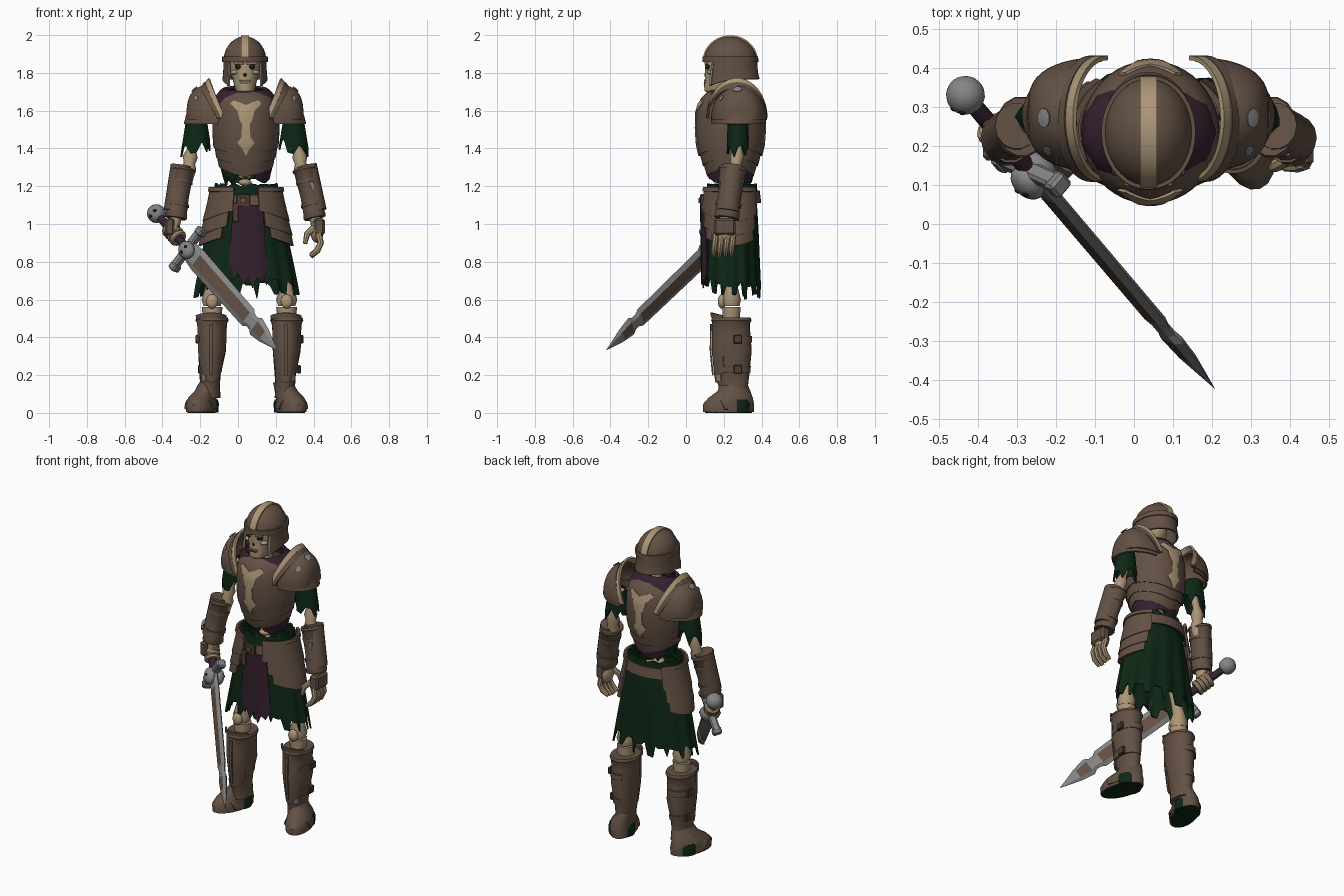
import bpy, bmesh, random
from math import sin, cos, pi
from mathutils import Vector, Matrix

if "Cube" in bpy.data.objects:
    bpy.data.objects.remove(bpy.data.objects["Cube"])
random.seed(4)
CX, CY = .037, .235

def mat(name, *rgb):
    m = bpy.data.materials.new(name)
    m.diffuse_color = [(c / 255) ** 2.2 for c in rgb] + [1]
    m.use_nodes = True
    m.node_tree.nodes["Principled BSDF"].inputs["Base Color"].default_value = m.diffuse_color
    return m
BROWN, STRAP = mat("worn_brown", 99, 82, 70), mat("dark_leather", 78, 63, 54)
BONE, GREEN = mat("bone", 170, 148, 118), mat("dark_green", 21, 43, 28)
PURPLE, STEEL = mat("dull_purple", 56, 38, 51), mat("steel", 132, 132, 132)
BLACK = mat("hollow_black", 40, 33, 29)

def finish(name, bm, mats, thick=0, ang=.7):
    bmesh.ops.remove_doubles(bm, verts=bm.verts, dist=1e-5)
    bmesh.ops.recalc_face_normals(bm, faces=bm.faces)
    if thick:
        bmesh.ops.solidify(bm, geom=bm.faces[:], thickness=thick)
        bmesh.ops.recalc_face_normals(bm, faces=bm.faces)
    me = bpy.data.meshes.new(name)
    bm.to_mesh(me)
    bm.free()
    for m in mats if isinstance(mats, (list, tuple)) else [mats]:
        me.materials.append(m)
    me.shade_smooth()
    me.set_sharp_from_angle(angle=ang)
    ob = bpy.data.objects.new(name, me)
    bpy.context.collection.objects.link(ob)
    return ob

def sheet(name, f, nu, nv, m, thick=.01):
    """Surface from f(u, v), u and v in 0..1"""
    bm = bmesh.new()
    g = [[bm.verts.new(f(i / nu, j / nv)) for j in range(nv + 1)] for i in range(nu + 1)]
    for i in range(nu):
        for j in range(nv):
            bm.faces.new((g[i][j], g[i + 1][j], g[i + 1][j + 1], g[i][j + 1]))
    return finish(name, bm, m, thick)

def tube(name, pts, m, n=14, orient=True, M=Matrix()):
    """Capped elliptical tube through (x, y, z, rx, ry)"""
    bm, rings = bmesh.new(), []
    P = [Vector(p[:3]) for p in pts]
    for i, p in enumerate(pts):
        t = (P[min(i + 1, len(P) - 1)] - P[max(i - 1, 0)]).normalized()
        q = Vector((0, 0, 1 if t.z >= 0 else -1)).rotation_difference(t).to_matrix() if orient else Matrix.Identity(3)
        rings.append([bm.verts.new(M @ (P[i] + q @ Vector((p[3] * cos(2 * pi * k / n), p[4] * sin(2 * pi * k / n), 0)))) for k in range(n)])
    for a, b in zip(rings, rings[1:]):
        for k in range(n):
            bm.faces.new((a[k], a[(k + 1) % n], b[(k + 1) % n], b[k]))
    bm.faces.new(rings[0])
    bm.faces.new(rings[-1])
    return finish(name, bm, m)

def ball(name, c, r, m, M=Matrix()):
    bm = bmesh.new()
    bmesh.ops.create_uvsphere(bm, u_segments=16, v_segments=10, radius=1, matrix=M @ Matrix.Translation(c) @ Matrix.Diagonal((*r, 1)))
    return finish(name, bm, m)

def box(name, c, s, m, M=Matrix()):
    bm = bmesh.new()
    bmesh.ops.create_cube(bm, size=1, matrix=M @ Matrix.Translation(c) @ Matrix.Diagonal((*s, 1)))
    bmesh.ops.bevel(bm, geom=bm.edges[:], offset=min(s) * .2, segments=1, affect='EDGES')
    return finish(name, bm, m, ang=.4)

def ring(P, cx=CX, cy=CY):
    """Body surface from rows (z, rx, ry), rising; angle 0 is the front"""
    def f(a, z, off=0):
        for p, q in zip(P, P[1:]):
            if z <= q[0]:
                break
        t = max(0, min(1, (z - p[0]) / (q[0] - p[0])))
        rx, ry = p[1] + (q[1] - p[1]) * t + off, p[2] + (q[2] - p[2]) * t + off
        return (cx + rx * sin(a), cy - ry * cos(a), z)
    return f

def wrap(name, R, a0, a1, top, bot, m, off=0, nu=40, nv=6, thick=.01, wave=0):
    """Plate or cloth around a body surface between top(a) and bot(a)"""
    def f(u, v):
        a = a0 + (a1 - a0) * u
        return R(a, top(a) + (bot(a) - top(a)) * v, off + wave * v * sin(13 * a))
    return sheet(name, f, nu, nv, m, thick)

def jag(base, amp, n, a0=0, a1=2 * pi):
    """Ragged hem: alternating random points"""
    vals = [random.uniform(.4, 1) * amp * (1 if i % 3 else -1) for i in range(n)]
    return lambda a: base(a) + vals[round((a - a0) / (a1 - a0) * n) % n]
K = lambda z: (lambda a: z)
V = lambda a: 1 - min(abs((a + pi) % (2 * pi) - pi), pi - abs((a + pi) % (2 * pi) - pi)) / (pi / 2)

# torso armour: breastplate and overlapping waist lames with pointed hems
T = ring([(1.17, .118, .112), (1.25, .138, .13), (1.32, .155, .152), (1.42, .17, .174), (1.5, .174, .18),
          (1.59, .17, .178), (1.66, .155, .158), (1.71, .1, .105)], CX + .005)
wrap("breastplate", T, 0, 2 * pi, K(1.7), lambda a: 1.41 - .05 * V(a), BROWN, .004, 48, 10)
wrap("upper_lame", T, 0, 2 * pi, K(1.43), lambda a: 1.355 - .05 * V(a), BROWN, -.002, 48, 3)
wrap("lower_lame", T, 0, 2 * pi, K(1.38), lambda a: 1.305 - .055 * V(a), BROWN, -.008, 48, 3)
wrap("torn_shirt", T, 0, 2 * pi, K(1.34), jag(lambda a: 1.25 + .02 * sin(a) + .03 * min(0, cos(a)), .022, 30), GREEN, -.014, 30, 4)
wrap("inner_wrap", T, .4, 1.3 * pi, K(1.3), lambda a: 1.23 + .012 * sin(5 * a), PURPLE, -.02, 24, 3)
E = [(1.39, 0), (1.43, .12), (1.46, .26), (1.49, .13), (1.53, .11), (1.57, .26), (1.61, .52), (1.63, .4)]
def emblem(side):
    def f(u, v):
        t = v * (len(E) - 1)
        i = min(int(t), len(E) - 2)
        z, w = (E[i][k] + (E[i + 1][k] - E[i][k]) * (t - i) for k in (0, 1))
        return T(side + (u * 2 - 1) * w, z + .03 * abs(u * 2 - 1) * (z > 1.55) - .03 * abs(u * 2 - 1) * (z < 1.5), .009)
    return f
for s, nm in ((0, "front"), (pi, "back")):
    sheet(nm + "_bone_inlay", emblem(s), 8, 14, BONE, .007)
C = ring([(1.62, .17, .14), (1.67, .158, .13), (1.71, .125, .106), (1.74, .085, .08)])
wrap("neck_cowl", C, 0, 2 * pi, lambda a: 1.72 - .015 * cos(a), K(1.64), PURPLE, .006, 36, 6, .015, .003)

# spine
tube("neck_bone", [(CX, .25, 1.6, .03, .03), (CX, .24, 1.78, .03, .03)], BONE)
for i in range(8):
    ball("vertebra", (CX, .22, 1.08 + i * .035), (.035, .032, .019), BONE)

# skull
tube("skull", [(CX, .155, 1.69, .037, .035), (CX, .16, 1.705, .052, .062), (CX, .175, 1.745, .06, .08), (CX, .195, 1.775, .068, .094),
     (CX, .2, 1.8, .082, .1), (CX, .2, 1.835, .08, .098), (CX, .215, 1.865, .085, .118), (CX, .22, 1.92, .07, .1)], BONE, 20, False)
for s in (-1, 1):
    ball("eye_socket", (CX + s * .034, .12, 1.832), (.02, .018, .015), BLACK)
    ball("cheekbone", (CX + s * .054, .133, 1.803), (.024, .022, .012), BONE)
    box("brow_bone", (CX + s * .034, .106, 1.852), (.055, .018, .014), BONE)
ball("nose_hollow", (CX, .106, 1.79), (.009, .009, .013), BLACK)
box("mouth_gap", (CX, .1, 1.745), (.045, .014, .004), BLACK)
for i in range(6):
    box("tooth", (CX - .025 + i * .01, .1, 1.755), (.008, .012, .014), BONE)

# helmet
sheet("helmet_dome", lambda u, v: (CX + .113 * sin(2 * pi * u) * sin(v * pi / 2), .235 - .138 * cos(2 * pi * u) * sin(v * pi / 2),
      1.865 + .128 * cos(v * pi / 2)), 32, 10, BROWN, .006)
sheet("helmet_crest", lambda u, v: (CX + .022 * (2 * u - 1), .235 - .146 * sin((v - .5) * pi), 1.862 + .137 * cos((v - .5) * pi)), 2, 24, BONE, .008)
HB = ring([(1.72, .118, .16), (1.765, .12, .156), (1.8, .115, .146), (1.88, .115, .141)])
wrap("helmet_band", HB, 0, 2 * pi, K(1.888), K(1.858), BROWN, .006, 36, 1)
wrap("helmet_neck_guard", HB, .84, 2 * pi - .84, K(1.87), lambda a: 1.768 - .05 * max(0, cos(a)), BROWN, 0, 32, 4)
for s in (-1, 1):
    wrap("face_trim", HB, s * .8, s * .89, K(1.85), K(1.73), STEEL, .004, 3, 3)

# shoulders and upper arms
for s in (-1, 1):
    X = lambda o: CX + s * o
    def dome(u, v, e=1):
        p, t = pi * u, v * pi / 2
        r = .12 + .08 * sin(p)
        return (X(.2 + (r + (.31 - r) * sin(t) - .2) * e), .28 + .148 * cos(p) * cos(t) ** .6 * e, 1.55 + .185 * sin(p) * cos(t) ** .6 * e)
    sheet("shoulder_dome", dome, 24, 12, BROWN, .012)
    for u0, v0, w in ((.52, .42, .06), (.75, .42, .035)):
        sheet("worn_steel_patch", lambda u, v: dome(u0 + w * v * cos(2 * pi * u), v0 + 1.8 * w * v * sin(2 * pi * u), 1.045), 10, 2, STEEL, .004)
    rim = lambda u, v, c: (X(.115 + .09 * sin(pi * u) + c + (v - .5) * .022), .27 + .162 * cos(pi * u), 1.56 + (.213 - .03 * v - c) * sin(pi * u))
    sheet("shoulder_rim", lambda u, v: rim(u, v, 0), 24, 2, BONE, .012)
    sheet("shoulder_rim_edge", lambda u, v: rim(u, v, .022), 24, 2, BROWN, .012)
    sheet("shoulder_lower_lame", lambda u, v: (X(.14 + (.172 + .012 * v) * sin(pi * u)), .278 + .143 * cos(pi * u), 1.58 - .05 * v), 24, 2, BROWN, .012)
    S = ring([(1.36, .086, .06), (1.55, .055, .055)], X(.257), .275)
    wrap("ragged_sleeve", S, 0, 2 * pi, K(1.56), jag(lambda a: 1.405 - s * .02 * sin(a), .04, 16), GREEN, 0, 16, 4)
    tube("upper_arm_bone", [(X(.23), .275, 1.56, .025, .025), (X(.28), .275, 1.4, .022, .022), (X(.29), .27, 1.355, .04, .038), (X(.294), .265, 1.32, .03, .03),
         (X(.298), .26, 1.29, .04, .038), (X(.305), .255, 1.22, .025, .025)], BONE)
    # forearm guards
    x0, x1, y1 = ((-.288, -.33, .215), (.35, .408, .215))[s > 0]
    at = lambda t, o=0: (x0 + (x1 - x0) * t + o, .25 + (y1 - .25) * t, 1.3 - .27 * t)
    tube("forearm_guard", [(*at(t), a, b) for t, a, b in ((.02, .062, .076), (.06, .066, .08), (.1, .058, .072), (.55, .052, .064), (.85, .055, .064), (.97, .06, .068), (1, .056, .064))], BROWN)
    tube("forearm_plate", [(*at(t, s * .014), .056, .06) for t in (-.03, 0, .5, .86)], BROWN, 14)
    for t in (.25, .7):
        tube("forearm_strap", [(*at(t), .06, .07), (*at(t + .06), .06, .07)], BROWN)
    if s > 0:
        box("forearm_worn_patch", (at(.4)[0] + .01, .178, 1.2), (.035, .008, .05), STEEL)
    tube("wrist_bone", [(*at(.95), .032, .04), (*at(1.15), .028, .035)], BONE)

# relaxed hand
ball("palm", (.418, .205, .965), (.036, .058, .065), BONE)
box("hand_plate", (.43, .205, .985), (.06, .115, .09), BROWN)
for i in range(4):
    y = .158 + i * .031
    tube("finger", [(.425, y, .95, .018, .016), (.438, y - .005, .9, .017, .016), (.42, y - .01, .86, .017, .016), (.385, y - .012, .825 + .006 * abs(i - 1), .011, .011)], BONE, 8)
tube("thumb", [(.4, .17, .98, .018, .018), (.365, .15, .945, .017, .017), (.355, .145, .895, .011, .011)], BONE, 8)

# sword, built along its own axis from the pommel
A, B = Vector((-.432, .33, 1.055)), Vector((.207, -.422, .332))
d = (B - A).normalized()
g = Vector((.155, -.07, .21))
g = (g - d * g.dot(d)).normalized()
n = d.cross(g)
L = (B - A).length
M = Matrix.Translation(A) @ Matrix((g, n, d)).transposed().to_4x4()
ball("pommel", (0, 0, 0), (.05, .05, .05), STEEL, M)
tube("grip", [(0, 0, .03, .022, .022), (0, 0, .3, .024, .024)], PURPLE, 10, True, M)
box("crossguard", (0, 0, .315), (.25, .045, .042), STEEL, M)
for s in (-1, 1):
    box("guard_end", (s * .12, 0, .32), (.04, .055, .05), STEEL, M)
    ball("guard_skull", (0, s * .025, .335), (.046, .035, .052), STEEL, M)
    for e in (-1, 1):
        ball("guard_skull_eye", (e * .018, s * .053, .34), (.01, .007, .01), BLACK, M)
    ball("pommel_eye", (s * .018, .04, .012), (.01, .009, .01), BLACK, M)
bm, rows = bmesh.new(), []
for z, w in ((.33, .05), (.42, .062), (.6, .06), (.93, .056), (.955, .04), (.985, .04), (1.01, .056), (1.09, .042), (L, .001)):
    h, t = w * .55, min(.014, w * .3)
    rows.append([bm.verts.new(M @ Vector((x, y, z))) for x, y in ((w, 0), (h, t), (-h, t), (-w, 0), (-h, -t), (h, -t))])
for i, (a, b) in enumerate(zip(rows, rows[1:])):
    for k in range(6):
        bm.faces.new((a[k], a[(k + 1) % 6], b[(k + 1) % 6], b[k])).material_index = int(k in (1, 4) and i in (1, 2, 6))
bm.faces.new(rows[0])
bm.faces.new(rows[-1])
finish("blade", bm, [STEEL, BROWN], 0, .2)
for i in range(4):
    sheet("gripping_finger", lambda u, v: M @ Vector(((.035 + .014 * cos(2 * pi * v)) * cos(2 * pi * u), (.035 + .014 * cos(2 * pi * v)) * sin(2 * pi * u),
          .14 + i * .026 + .014 * sin(2 * pi * v))), 14, 8, BONE, 0)
ball("sword_palm", (-.345, .22, .975), (.035, .05, .05), BONE)
box("sword_hand_plate", (-.362, .215, .985), (.05, .105, .09), BROWN)

# hips: skirt, sash, belt, plates and tabard
H = ring([(.6, .292, .16), (.8, .255, .154), (.95, .225, .15), (1.1, .185, .143), (1.2, .165, .13)], CX + .006, .243)
wrap("ragged_skirt", H, 0, 2 * pi, K(1.14), jag(lambda a: .645 + .06 * max(0, cos(a)) ** 2, .045, 45), GREEN, -.01, 90, 8, .008, .008)
wrap("waist_sash", H, 0, 2 * pi, jag(K(1.205), .012, 40), K(1.12), GREEN, .002, 40, 3, .012)
wrap("belt", H, 0, 2 * pi, lambda a: 1.165 - .012 * cos(a), lambda a: 1.1 - .012 * cos(a), BROWN, .014, 40, 1)
box("buckle", (CX - .01, .085, 1.125), (.075, .02, .065), STRAP)
box("buckle_pin", (CX - .01, .073, 1.125), (.035, .012, .03), BROWN)
box("belt_tail", (CX - .05, .08, 1.06), (.03, .012, .1), STRAP)
for s in (-1, 1):
    a0, a1 = s * .34, s * 2.45
    dip = lambda a: .06 * sin(abs(a)) ** 2
    for i, (zt, zb) in enumerate(((1.185, 1.075), (1.09, 1.0), (1.015, .945))):
        wrap("hip_plate", H, a0 + s * .12 * i, a1 - s * .06 * i, K(zt), lambda a: zb - dip(a), BROWN, .024 - .005 * i, 20, 3, .012)
    wrap("hip_plate_trim", H, a0, a1, K(1.195), K(1.172), BROWN, .032, 20, 1, .014)
hem = [.06, -.0, .04, -.02, .02, -.04, .015, -.01, .05]
sheet("tabard", lambda u, v: (.052 + (u - .5) * (.15 + .05 * v), .083 + .008 * v + .006 * sin(u * 14) * v + .02 * (2 * u - 1) ** 2,
      1.1 - v * (.4 - hem[round(u * 8)])), 8, 6, PURPLE, .008)
tube("pelvis", [(CX, .235, .95, .1, .07), (CX, .235, 1.05, .13, .09), (CX, .235, 1.12, .11, .08)], BONE)

# legs and boots
for s in (-1, 1):
    kx, ax, fx = ((-.137, -.148, -.193), (.258, .25, .28))[s > 0]
    tube("thigh_bone", [(CX + s * .1, .235, .98, .04, .04), (kx - s * .02, .235, .75, .03, .03), (kx, .24, .66, .036, .036), (kx, .24, .6, .056, .052), (kx, .24, .565, .045, .045)], BONE)
    ball("kneecap", (kx, .19, .59), (.032, .022, .038), BONE)
    tube("shin_bone", [(kx, .24, .56, .055, .05), (kx, .24, .47, .045, .045)], BONE)
    tube("boot_shaft", [(ax, .255, .08, .056, .08), (ax, .25, .14, .052, .078), (ax, .245, .2, .056, .09), (kx, .245, .33, .074, .103), (kx, .24, .43, .076, .1),
         (kx, .24, .475, .08, .1), (kx, .24, .49, .088, .107), (kx, .24, .505, .083, .102)], BROWN, 20, False)
    G = ring([(.13, .05, .078), (.2, .057, .09), (.33, .074, .103), (.44, .077, .1), (.5, .08, .1), (.56, .086, .108)], (kx + ax) / 2, .243)
    wrap("shin_plate", G, -1.1, 1.1, lambda a: .49 + .025 * max(0, cos(a)), lambda a: .16 + .05 * a * a, BROWN, .004, 14, 8)
    wrap("shin_ridge", G, -.1, .1, K(.47), K(.2), BROWN, .007, 2, 8, .008)
    wrap("knee_rim", G, -1.1, 1.1, lambda a: .505 + .025 * max(0, cos(a)), lambda a: .48 + .025 * max(0, cos(a)), BROWN, .01, 14, 1)
    wrap("shin_worn_patch", G, s * .5, s * .9, K(.2), K(.165), STEEL, .008, 4, 2, .006)
    for z in (.23, .39):
        wrap("boot_strap", G, s * .9, s * 3.6, K(z + .018), K(z - .018), BROWN, .006, 16, 1, .012)
        box("boot_buckle", (kx + s * (.078 if z > .3 else .065), .275, z), (.02, .045, .045), STRAP)
    F = Matrix.Translation((fx, .225, 0)) @ Matrix.Rotation(s * .3, 4, 'Z')
    tube("sole", [(0, 0, 0, .066, .13), (0, 0, .02, .068, .132)], GREEN, 20, False, F)
    tube("foot", [(0, 0, .004, .074, .14), (0, 0, .045, .077, .142), (0, .012, .08, .069, .122), (-s * .015, .035, .115, .058, .09), (-s * .03, .04, .16, .052, .07)], BROWN, 20, False, F)
    tube("arch_patch", [(0, .045, .003, .0765, .075), (0, .045, .05, .079, .078), (0, .045, .07, .074, .066)], GREEN, 16, False, F)
    sheet("foot_lame", lambda u, v: F @ Vector((-.08 * cos(pi * u) * (1 - .04 * v), -.045 + .07 * v - .03 * sin(pi * u), .02 + (.075 + .035 * v) * sin(pi * u))), 14, 3, BROWN, .01)
